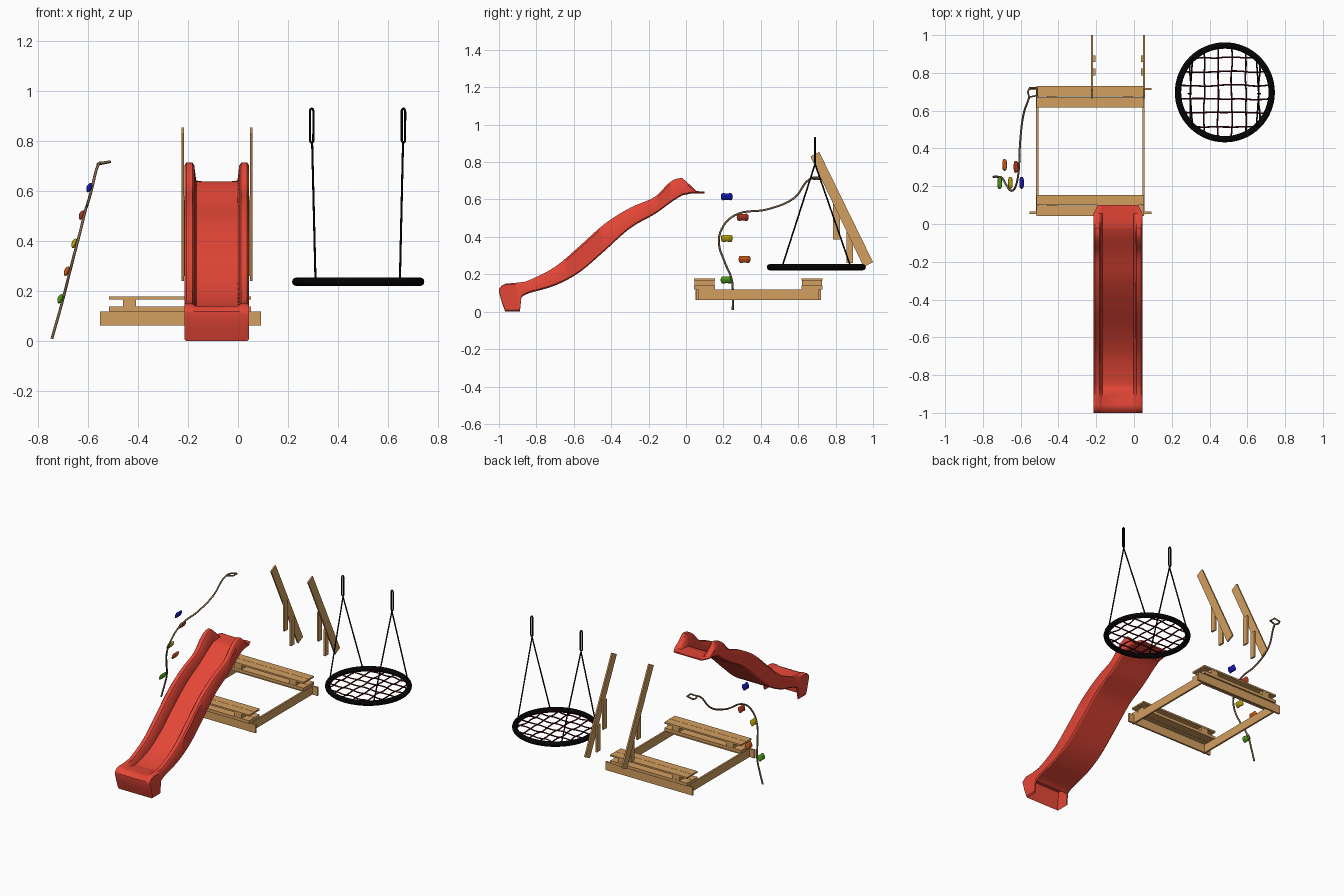
import bpy, bmesh, math, random
from mathutils import Vector, Matrix

random.seed(3)
cube = bpy.data.objects.get("Cube")
if cube:
    bpy.data.objects.remove(cube, do_unlink=True)


def material(name, rgb):
    m = bpy.data.materials.new(name)
    m.use_nodes = True
    m.diffuse_color = (*rgb, 1)
    m.node_tree.nodes["Principled BSDF"].inputs["Base Color"].default_value = (*rgb, 1)
    return m


RED = material("slide red", (0.78, 0.062, 0.038))
WOOD = material("wood", (0.65, 0.345, 0.118))
BLACK = material("black", (0.001, 0.001, 0.001))
MAROON = material("net maroon", (0.06, 0.002, 0.004))
HEMP = material("rope brown", (0.22, 0.14, 0.07))
BLUE = material("hold blue", (0.008, 0.008, 0.42))
BRICK = material("hold red", (0.45, 0.035, 0.015))
YELLOW = material("hold yellow", (0.48, 0.37, 0.004))
ORANGE = material("hold orange", (0.58, 0.09, 0.01))
GREEN = material("hold green", (0.075, 0.34, 0.008))


def finish(name, bm, mat, smooth=None):
    bmesh.ops.recalc_face_normals(bm, faces=bm.faces)
    me = bpy.data.meshes.new(name)
    bm.to_mesh(me)
    bm.free()
    me.materials.append(mat)
    if smooth:
        me.shade_smooth()
        me.set_sharp_from_angle(angle=math.radians(smooth))
    ob = bpy.data.objects.new(name, me)
    bpy.context.collection.objects.link(ob)
    return ob


def box(name, lo, hi, mat=WOOD):
    bm = bmesh.new()
    bmesh.ops.create_cube(bm, size=1)
    lo, hi = Vector(lo), Vector(hi)
    for v in bm.verts:
        v.co = (lo + hi) / 2 + v.co * (hi - lo)
    return finish(name, bm, mat)


def tube(name, pts, radius, mat, closed=False, curved=False):
    cu = bpy.data.curves.new(name, "CURVE")
    cu.dimensions = "3D"
    cu.bevel_depth = radius
    cu.bevel_resolution = 2
    cu.use_fill_caps = True
    sp = cu.splines.new("BEZIER" if curved else "POLY")
    if curved:
        sp.bezier_points.add(len(pts) - 1)
        for p, co in zip(sp.bezier_points, pts):
            p.co = co
            p.handle_left_type = p.handle_right_type = "AUTO"
        sp.resolution_u = 8
    else:
        sp.points.add(len(pts) - 1)
        for p, co in zip(sp.points, pts):
            p.co = (*co, 1)
    sp.use_cyclic_u = closed
    cu.materials.append(mat)
    ob = bpy.data.objects.new(name, cu)
    bpy.context.collection.objects.link(ob)
    return ob


# Slide: stations of y, rim underside, bed, rail top and sheet underside
run = [(-.02, .622, .636, .715), (-.06, .598, .616, .708), (-.10, .57, .59, .68),
       (-.17, .52, .545, .612), (-.30, .445, .474, .555), (-.435, .325, .37, .47),
       (-.57, .21, .255, .35), (-.70, .14, .172, .24), (-.835, .10, .13, .17),
       (-.88, .078, .133, .158)]
platform = [(.10, .632, .64, .642), (.055, .632, .64, .645), (.025, .631, .64, .675)]
foot = [(-.888, .0, .134, .157, .112), (-.925, .0, .138, .153, .12), (-.955, .0, .141, .151, .12),
        (-.967, .0, .141, .149, .0), (-.985, .052, .134, .14, .052),
        (-1.0, .105, .118, .122, .105)]


def smooth_path(keys, steps=4):
    ks = [Vector(k) for k in keys]
    out = []
    for i in range(len(ks) - 1):
        a, b = ks[max(i - 1, 0)], ks[i]
        c, d = ks[i + 1], ks[min(i + 2, len(ks) - 1)]
        for s in range(steps):
            t = s / steps
            out.append(b + (c - a) * (t / 2) + (a * 2 - b * 5 + c * 4 - d) * (t * t / 2)
                       + (b * 3 - a - c * 3 + d) * (t ** 3 / 2))
    return out + [ks[-1]]


bm = bmesh.new()
rings = []
solid = [(*k, k[1]) for k in platform + smooth_path(run)]
for y, bot, bed, rail, under in solid + foot:
    w = .13 - max(0, y - .055) * .5
    r = min(.012, (rail - bed) / 2)
    half = [(w - .012, under), (w - .008, bot), (w, min(bot + .008, rail - r)), (w, rail - r),
            (w - .008, rail), (w - .032, rail), (w - .04, rail - r), (w - .048, bed)]
    loop = half + [(-x, z) for x, z in reversed(half)]
    rings.append([bm.verts.new((x - .085, y, z)) for x, z in loop])
for a, b in zip(rings, rings[1:]):
    for i in range(len(a)):
        j = (i + 1) % len(a)
        bm.faces.new((a[i], a[j], b[j], b[i]))
bm.faces.new(rings[0])
bm.faces.new(rings[-1])
finish("slide", bm, RED, 40)

# Sandbox frame
for label, y in (("front", .06), ("back", .715)):
    box(label + "_frame_board", (-.553, y - .006, .062), (.093, y + .006, .118))
for label, x in (("right", -.512), ("left", .05)):
    box(label + "_frame_board", (x - .006, .05, .062), (x + .006, .72, .118))

# Folding benches: two layers of paired planks with spacer blocks
for label, y in (("front", .043), ("back", .618)):
    for layer, z0, z1 in (("lower", .119, .139), ("upper", .167, .178)):
        for k in range(2):
            y0 = y + k * .0565
            box(f"{label}_bench_{layer}_plank", (-.517, y0, z0), (.053, y0 + .055, z1))
    for x in (-.435, -.03):
        box(label + "_bench_spacer", (x - .026, y + .002, .139), (x + .026, y + .11, .167))

# Slanted grab boards with upright cleats on the inner faces
for label, x, side in (("right", -.222, 1), ("left", .053, -1)):
    bm = bmesh.new()
    outline = [(.665, .83), (.712, .855), (1.0, .265), (.95, .24)]
    face = bm.faces.new([bm.verts.new((x - .005, y, z)) for y, z in outline])
    ext = bmesh.ops.extrude_face_region(bm, geom=[face])
    for v in ext["geom"]:
        if isinstance(v, bmesh.types.BMVert):
            v.co.x += .01
    finish(label + "_slanted_board", bm, WOOD)
    inner = x + side * .005
    for y, z0, z1 in ((.787, .385, .58), (.857, .26, .44)):
        xs = sorted((inner, inner + side * .012))
        box(label + "_cleat", (xs[0], y, z0), (xs[1], y + .036, z1))

# Nest swing: ring, woven net, hanging ropes and loops
centre, ring_r = Vector((.481, .697, .238)), .248
circle = [centre + Vector((math.cos(a), math.sin(a), 0)) * ring_r
          for a in (math.tau * i / 64 for i in range(64))]
ring = tube("swing_ring", circle, .0168, BLACK, closed=True)
ring.data.bevel_resolution = 4

for axis in range(2):
    for k in range(6):
        off = (k - 2.5) * .073
        reach = math.sqrt(ring_r ** 2 - off ** 2)
        pts = []
        for i in range(7):
            t = reach * (i / 3 - 1)
            o = off + random.uniform(-.004, .004)
            weave = .003 * (-1) ** (i + k + axis)
            pts.append(centre + Vector((t, o, weave) if axis else (o, t, weave)))
        tube("net_rope", pts, .0042, MAROON, curved=True)

for top_x, low_x in ((.295, .31), (.662, .648)):
    apex = Vector((top_x + (low_x - top_x) * .12, .69, .79))
    for low_y in (.517, .877):
        tube("swing_rope", [apex, (low_x, low_y, .25)], .0042, BLACK)
    loop = []
    for i in range(16):
        a = math.tau * i / 16
        end = .055 if math.sin(a) >= 0 else -.055
        loop.append((top_x + .007 * math.cos(a), .69, .863 + end + .013 * math.sin(a)))
    tube("swing_hanger_loop", loop, .0045, BLACK, closed=True)

# Climbing rope with its tied end
tube("climbing_rope",
     [(-.745, .25, .01), (-.722, .25, .09), (-.70, .245, .17), (-.675, .205, .27),
      (-.652, .177, .36), (-.631, .19, .44), (-.613, .26, .515), (-.602, .445, .55),
      (-.585, .58, .61), (-.562, .65, .70), (-.553, .675, .715)], .0055, HEMP, curved=True)
tube("climbing_rope_loop",
     [(-.555, .672, .712), (-.562, .70, .708), (-.552, .72, .71), (-.512, .72, .718),
      (-.512, .68, .718)], .0055, HEMP, closed=True)

# Climbing holds: waisted pebbles leaning with the wall
for name, mat, pos in (("blue", BLUE, (-.595, .218, .615)), ("red", BRICK, (-.625, .303, .505)),
                       ("yellow", YELLOW, (-.655, .218, .392)),
                       ("orange", ORANGE, (-.685, .313, .28)), ("green", GREEN, (-.711, .217, .17))):
    bm = bmesh.new()
    bmesh.ops.create_icosphere(bm, subdivisions=3, radius=1)
    for v in bm.verts:
        x, y, z = v.co
        flare = .75 + .9 * y * y
        v.co = (x * .011, y * .032, z * .024 * flare)
    bmesh.ops.rotate(bm, verts=bm.verts, matrix=Matrix.Rotation(.38, 3, "Y"))
    bmesh.ops.translate(bm, verts=bm.verts, vec=pos)
    finish(name + "_climbing_hold", bm, mat, 60)
